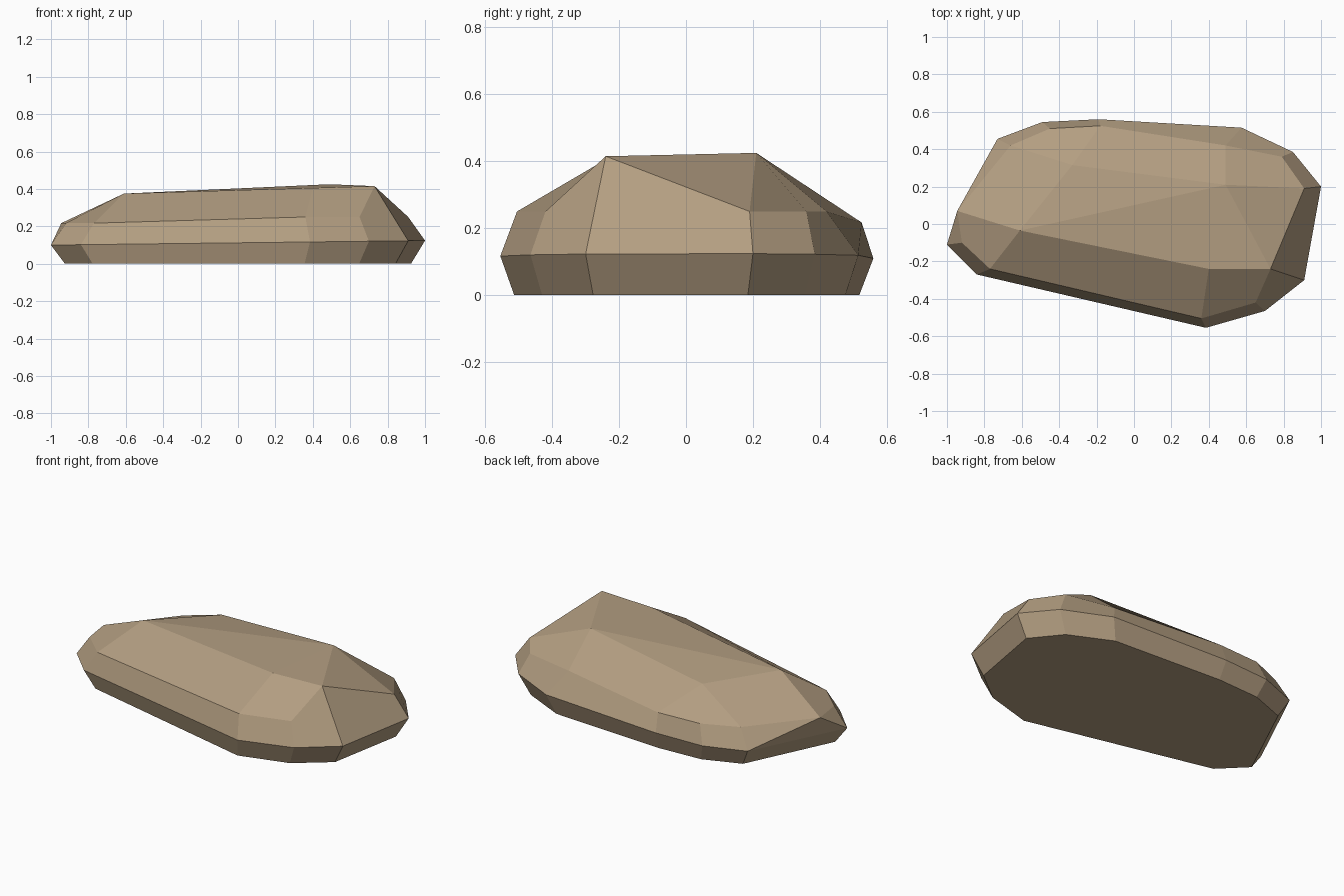
import bpy
import bmesh

cube = bpy.data.objects.get("Cube")
if cube:
    bpy.data.objects.remove(cube)

# Widest outline of the stone, counter-clockwise from the narrow end (A to K)
GIRTH = [(-1, -.11), (-.84, -.27), (.385, -.555), (.7, -.465), (.91, -.3), (1, .2),
         (.85, .385), (.575, .515), (-.19, .56), (-.49, .545), (-.73, .455)]

# Shoulder corners above the girth, sharing its letters; l overhangs the narrow end
SHOULDER = dict(a=(-.92, -.1), b=(-.77, -.24), c=(.36, -.505), d=(.65, -.42),
                f=(.91, .19), g=(.79, .36), h=(.49, .42), i=(-.18, .525),
                j=(-.45, .51), k=(-.66, .42), l=(-.945, .07))

# Corners of the sloping crown
CROWN = dict(T=(.73, -.24, .415), U=(.49, .21, .425), V=(-.33, .315, .35),
             W=(-.61, -.035, .375), X=(.4, -.24, .405))

# Facets between girth and shoulder, shoulder and crown, and on the crown itself
SIDE_FACETS = "ABba BCcb CDdc DETd EFfT FGgf GHhg HIih IJji JKkj Kl k KAl Aal".replace("Kl k", "Klk")
SLOPE_FACETS = "TfU Ufgh UhiV Vijk VklW Wlab WbcX XcdT"
CROWN_FACETS = "TUX UWX UVW"


def make_material(name, colour):
    material = bpy.data.materials.new(name)
    material.use_nodes = True
    material.diffuse_color = colour
    material.node_tree.nodes["Principled BSDF"].inputs["Base Color"].default_value = colour
    return material


def build_stone():
    bm = bmesh.new()
    corners = {}
    base = []

    # The girth tilts gently upward along x and narrows to a flat base
    for letter, (x, y) in zip("ABCDEFGHIJK", GIRTH):
        corners[letter] = bm.verts.new((x, y, .112 + .012 * x))
        base.append(bm.verts.new((x * .925, y * .925, 0)))
    for letter, (x, y) in SHOULDER.items():
        corners[letter] = bm.verts.new((x, y, .25 if x > 0 else .217))
    for letter, position in CROWN.items():
        corners[letter] = bm.verts.new(position)

    # Upper facets
    for facet in (SIDE_FACETS + " " + SLOPE_FACETS + " " + CROWN_FACETS).split():
        bm.faces.new([corners[letter] for letter in facet])

    # Undercut wall and flat underside
    girth = [corners[letter] for letter in "ABCDEFGHIJK"]
    for n in range(len(base)):
        following = (n + 1) % len(base)
        bm.faces.new((base[n], base[following], girth[following], girth[n]))
    bm.faces.new(list(reversed(base)))

    bmesh.ops.recalc_face_normals(bm, faces=bm.faces)
    mesh = bpy.data.meshes.new("flat_stone")
    bm.to_mesh(mesh)
    bm.free()
    stone = bpy.data.objects.new("flat_stone", mesh)
    bpy.context.collection.objects.link(stone)
    return stone


stone = build_stone()
stone.data.materials.append(make_material("sandy brown stone", (.45, .34, .22, 1)))
